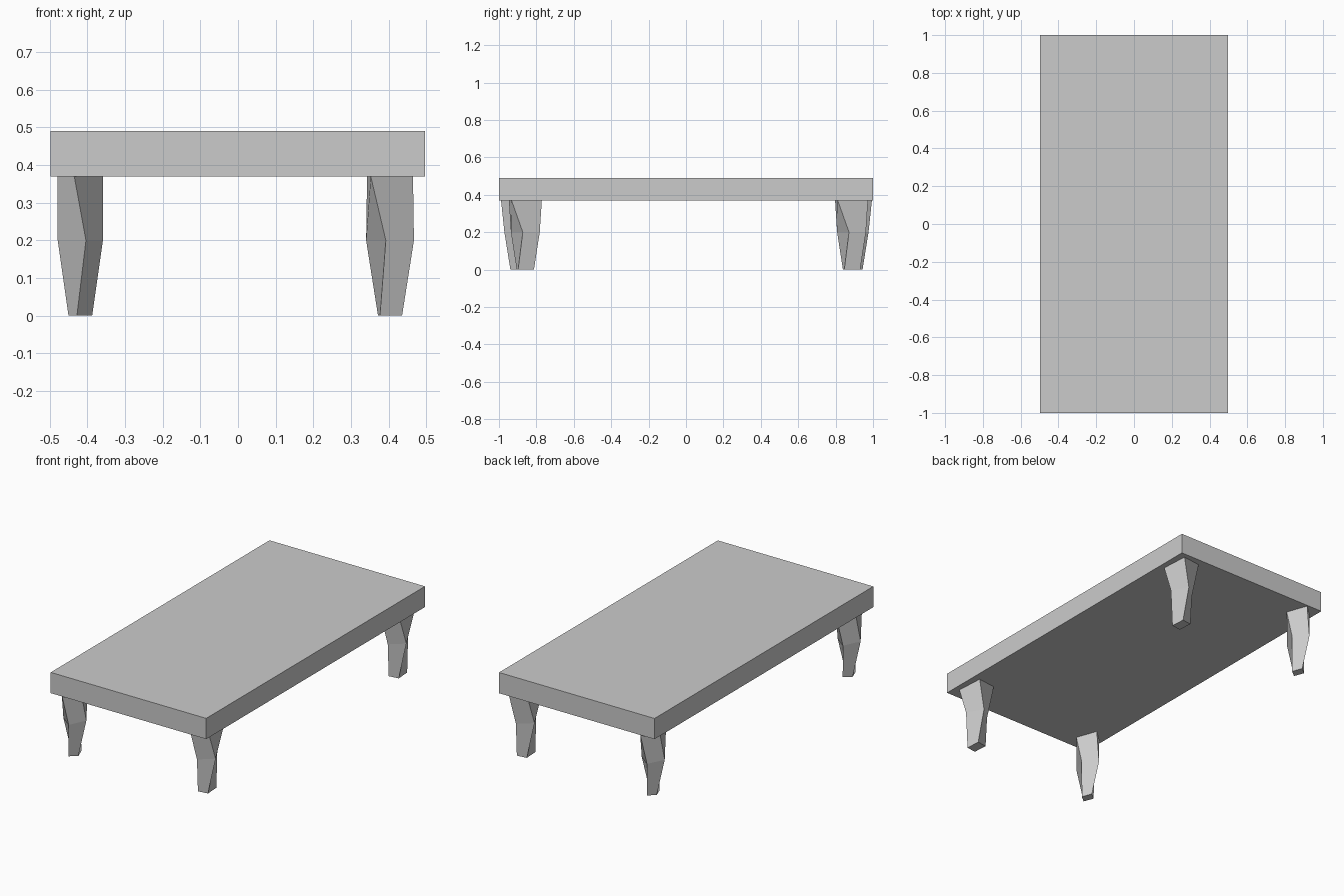
import bpy, bmesh
from math import sin, cos, radians

if "Cube" in bpy.data.objects:
    bpy.data.objects.remove(bpy.data.objects["Cube"])


def finish(name, bm):
    bmesh.ops.recalc_face_normals(bm, faces=bm.faces)
    mesh = bpy.data.meshes.new(name)
    bm.to_mesh(mesh)
    bm.free()
    obj = bpy.data.objects.new(name, mesh)
    bpy.context.collection.objects.link(obj)
    return obj


def leg(name, cx, cy, rings):
    """Four-sided leg; each ring is (z, half width, half depth, turn in degrees)."""
    bm = bmesh.new()
    loops = []
    for z, hx, hy, turn in rings:
        pts = [(cos(radians(45 + 90 * i + turn)), sin(radians(45 + 90 * i + turn)))
               for i in range(4)]
        m = max(abs(p[0]) for p in pts)
        loops.append([bm.verts.new((cx + p[0] / m * hx, cy + p[1] / m * hy, z)) for p in pts])
    for lo, hi in zip(loops, loops[1:]):
        for i in range(4):
            j = (i + 1) % 4
            bm.faces.new((lo[i], lo[j], hi[j], hi[i]))
    bm.faces.new(loops[0][::-1])
    bm.faces.new(loops[-1])
    return finish(name, bm)


# table top slab
bm = bmesh.new()
bmesh.ops.create_cube(bm, size=1)
bmesh.ops.scale(bm, vec=(0.995, 2.0, 0.12), verts=bm.verts)
bmesh.ops.translate(bm, vec=(-0.001, 0, 0.43), verts=bm.verts)
finish("table_top", bm)

# legs: the knee is twisted against the foot and the top
right = [(0, 0.032, 0.046, 5), (0.2, 0.0635, 0.077, 35), (0.37, 0.061, 0.088, 5)]
left = [(0, 0.0315, 0.046, 29), (0.2, 0.06, 0.078, 59), (0.37, 0.06, 0.096, 30)]
leg("front_right_leg", 0.404, -0.859, right)
leg("back_right_leg", 0.404, 0.885, right)
leg("front_left_leg", -0.419, -0.893, left)
leg("back_left_leg", -0.419, 0.898, left)
